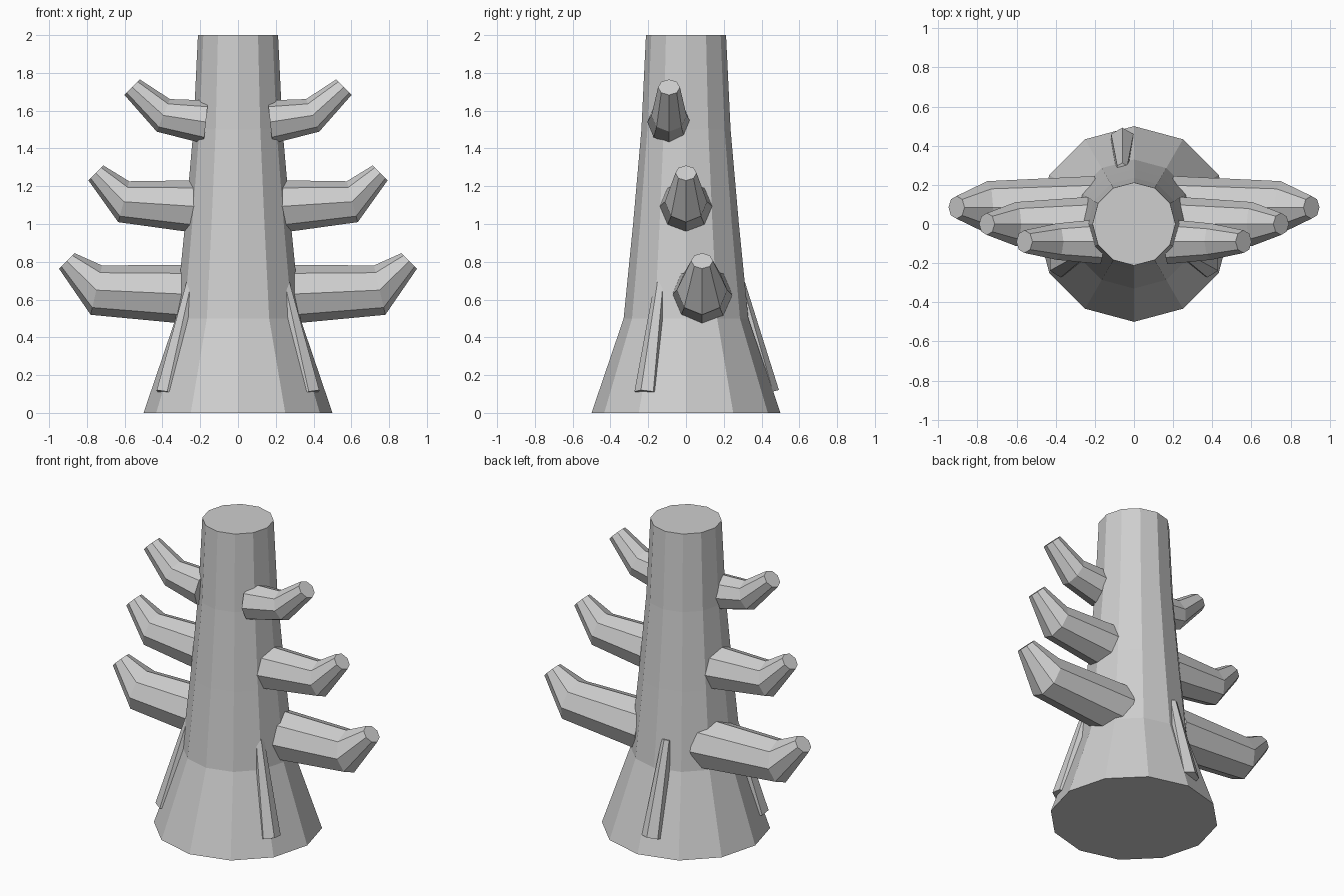
import bpy, bmesh, math
from mathutils import Vector

if "Cube" in bpy.data.objects:
    bpy.data.objects.remove(bpy.data.objects["Cube"])

grey = bpy.data.materials.new("plain grey")
grey.diffuse_color = (0.62, 0.62, 0.62, 1)
grey.use_nodes = True
grey.node_tree.nodes["Principled BSDF"].inputs["Base Color"].default_value = grey.diffuse_color


def loft(name, rings):
    """Skin a list of vertex rings and close both ends."""
    bm = bmesh.new()
    rows = [[bm.verts.new(p) for p in ring] for ring in rings]
    n = len(rows[0])
    for a, b in zip(rows, rows[1:]):
        for i in range(n):
            j = (i + 1) % n
            bm.faces.new((a[i], a[j], b[j], b[i]))
    bm.faces.new(rows[0])
    bm.faces.new(rows[-1])
    bmesh.ops.recalc_face_normals(bm, faces=bm.faces)
    mesh = bpy.data.meshes.new(name)
    bm.to_mesh(mesh)
    bm.free()
    mesh.materials.append(grey)
    obj = bpy.data.objects.new(name, mesh)
    bpy.context.collection.objects.link(obj)
    return obj


def circle(center, radius, u, v, n):
    c, u, v = Vector(center), Vector(u), Vector(v)
    return [c + radius * (math.cos(t) * u + math.sin(t) * v)
            for t in (2 * math.pi * i / n for i in range(n))]


# Trunk: flared twelve-sided column
profile = [(0, 0.5), (0.5, 0.33), (1.0, 0.28), (1.5, 0.236), (2.0, 0.212)]
loft("trunk", [circle((0, 0, z), r, (1, 0, 0), (0, 1, 0), 12) for z, r in profile])

# Branch stubs: y offset, then (x, z, radius, ring tilt in degrees)
branches = {
    "lower": (0.085, [(0.20, 0.625, 0.16, 4), (0.75, 0.65, 0.134, 13), (0.907, 0.805, 0.058, 45)]),
    "middle": (0.0, [(0.21, 1.092, 0.14, 4), (0.605, 1.118, 0.112, 15), (0.752, 1.27, 0.056, 45)]),
    "upper": (-0.09, [(0.17, 1.54, 0.115, 6), (0.395, 1.575, 0.093, 22), (0.56, 1.724, 0.058, 45)]),
}
for level, (y, stations) in branches.items():
    for side, s in (("right", 1), ("left", -1)):
        rings = []
        for x, z, r, tilt in stations:
            t = math.radians(tilt)
            up = (-s * math.sin(t), 0, math.cos(t))
            rings.append(circle((s * x, y, z), r, (0, 1, 0), up, 8))
        loft(f"{level}_branch_{side}", rings)

# Root ridges: tapered six-sided bars leaning into the flare
for name, angle, shift in (("right", -29, 0), ("left", 209, 0), ("back", 90, 0.06)):
    a = math.radians(angle)
    out = Vector((math.cos(a), math.sin(a), 0))
    side = Vector((-math.sin(a), math.cos(a), 0))
    low = out * 0.428 + side * shift + Vector((0, 0, 0.105))
    top = out * 0.283 + side * shift + Vector((0, 0, 0.685))
    axis = (top - low).normalized()
    u = axis.cross(side) * -1
    if u.dot(out) < 0:
        u = -u
    loft(f"root_ridge_{name}", [circle(low, 0.066, u, side, 6),
                                circle(top, 0.03, u, side, 6)])
